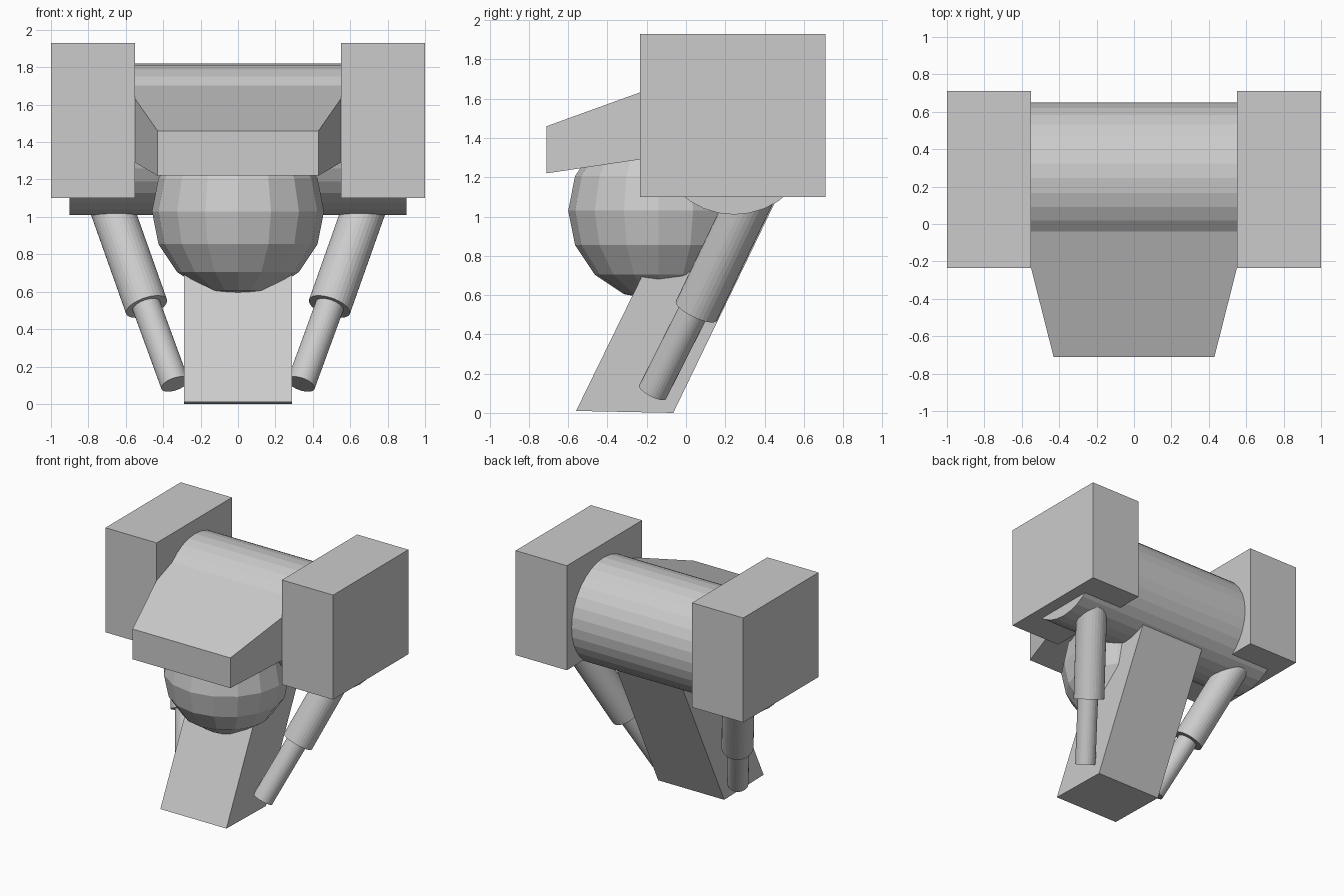
import bpy, math
from mathutils import Vector

if "Cube" in bpy.data.objects:
    bpy.data.objects.remove(bpy.data.objects["Cube"])


def box(name, x0, x1, y0, y1, z0, z1):
    bpy.ops.mesh.primitive_cube_add(size=1, location=((x0 + x1) / 2, (y0 + y1) / 2, (z0 + z1) / 2))
    ob = bpy.context.object
    ob.name = name
    ob.scale = (x1 - x0, y1 - y0, z1 - z0)
    return ob


def rod(name, a, b, r, sides=32):
    a, b = Vector(a), Vector(b)
    d = b - a
    bpy.ops.mesh.primitive_cylinder_add(vertices=sides, radius=r, depth=d.length, location=(a + b) / 2)
    ob = bpy.context.object
    ob.name = name
    ob.rotation_euler = d.to_track_quat('Z', 'Y').to_euler()
    return ob


def loft(name, end_a, end_b):
    """Six-sided solid between two quads, each (half width, [(y, z) low/front, (y, z) high/back])."""
    verts = []
    for w, (p, q) in (end_a, end_b):
        verts += [(-w, *p), (w, *p), (w, *q), (-w, *q)]
    faces = [(0, 1, 2, 3), (7, 6, 5, 4)] + [(i, i + 4, (i + 1) % 4 + 4, (i + 1) % 4) for i in range(4)]
    me = bpy.data.meshes.new(name)
    me.from_pydata(verts, [], faces)
    ob = bpy.data.objects.new(name, me)
    bpy.context.collection.objects.link(ob)
    return ob


# Main horizontal drum
rod("body_drum", (-0.90, 0.245, 1.415), (0.90, 0.245, 1.415), 0.405)

# Tapered nose, running back into the drum
loft("front_nose", (0.43, [(-0.71, 1.22), (-0.71, 1.46)]),
     (0.61, [(0.0, 1.326), (0.0, 1.717)]))

# Low-poly ball under the nose
bpy.ops.mesh.primitive_uv_sphere_add(segments=16, ring_count=8, radius=0.46, location=(0, -0.14, 1.03))
bpy.context.object.name = "belly_ball"

# Slanted central leg, running up into the drum
loft("centre_leg", (0.29, [(-0.065, 0.0), (-0.56, 0.01)]),
     (0.29, [(0.515, 1.20), (0.022, 1.20)]))

# Side pods and telescopic struts
for side, s in (("left", -1), ("right", 1)):
    box(side + "_pod", *sorted((s * 0.55, s * 1.0)), -0.235, 0.71, 1.10, 1.93)
    rod(side + "_upper_strut", (s * 0.489, 0.053, 0.52), (s * 0.73, 0.379, 1.20), 0.116)
    rod(side + "_lower_strut", (s * 0.337, -0.17, 0.106), (s * 0.525, 0.09, 0.62), 0.077)

# Consistent outward normals
import bmesh
for ob in bpy.context.scene.objects:
    bm = bmesh.new()
    bm.from_mesh(ob.data)
    bmesh.ops.recalc_face_normals(bm, faces=bm.faces)
    bm.to_mesh(ob.data)
    bm.free()
